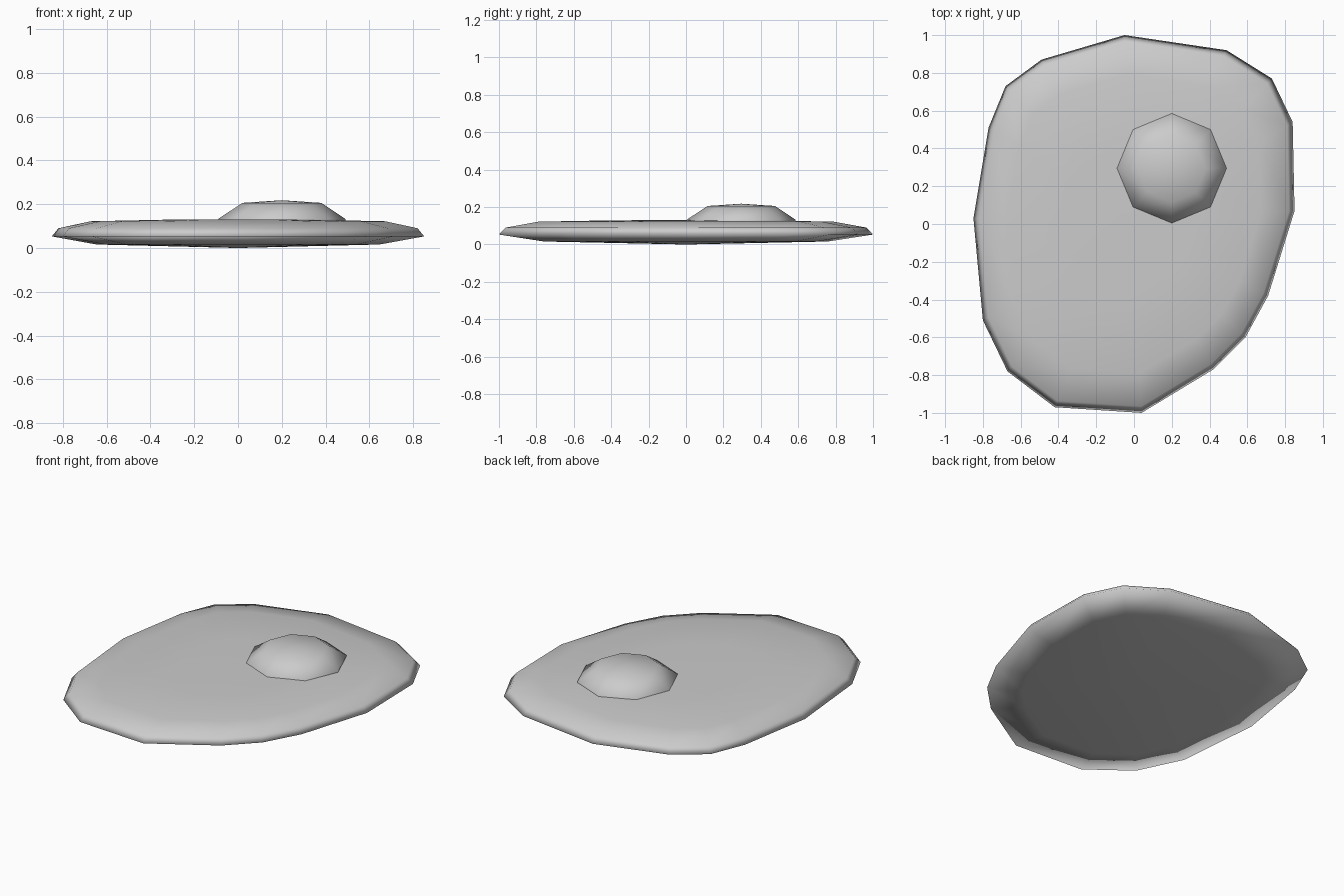
import bpy, bmesh
from math import cos, sin, pi

if "Cube" in bpy.data.objects:
    bpy.data.objects.remove(bpy.data.objects["Cube"])


def lathe_rings(name, rings, bottom, top):
    """Closed mesh lofted through equal-length rings, capped by fans to two poles."""
    bm = bmesh.new()
    loops = [[bm.verts.new(p) for p in ring] for ring in rings]
    n = len(loops[0])
    low, high = bm.verts.new(bottom), bm.verts.new(top)
    for i in range(n):
        j = (i + 1) % n
        for a, b in zip(loops, loops[1:]):
            bm.faces.new((a[i], a[j], b[j], b[i]))
        bm.faces.new((low, loops[0][j], loops[0][i]))
        bm.faces.new((high, loops[-1][i], loops[-1][j]))
    bmesh.ops.recalc_face_normals(bm, faces=bm.faces)
    mesh = bpy.data.meshes.new(name)
    bm.to_mesh(mesh)
    bm.free()
    for p in mesh.polygons:
        p.use_smooth = True
    obj = bpy.data.objects.new(name, mesh)
    bpy.context.collection.objects.link(obj)
    return obj


# Egg white: irregular outline, counter-clockwise, scaled through its section
outline = [(-0.05, 1.0), (-0.49, 0.87), (-0.68, 0.73), (-0.77, 0.51),
           (-0.85, 0.03), (-0.80, -0.51), (-0.67, -0.78), (-0.42, -0.97),
           (0.04, -1.0), (0.42, -0.77), (0.59, -0.60), (0.71, -0.38),
           (0.85, 0.07), (0.84, 0.54), (0.73, 0.77), (0.49, 0.92)]
section = [(0.76, 0.016), (1.0, 0.053), (0.965, 0.09), (0.79, 0.122), (0.4, 0.129)]
lathe_rings("egg_white",
            [[(x * s, y * s, z) for x, y in outline] for s, z in section],
            (0, 0, 0), (0, 0, 0.131))

# Yolk: low eight-sided dome, off centre
cx, cy = 0.2, 0.295
dome = [(0.29, 0.105), (0.29, 0.133), (0.18, 0.206)]
lathe_rings("yolk",
            [[(cx + r * cos(k * pi / 4), cy + r * sin(k * pi / 4), z) for k in range(8)]
             for r, z in dome],
            (cx, cy, 0.1), (cx, cy, 0.218))
